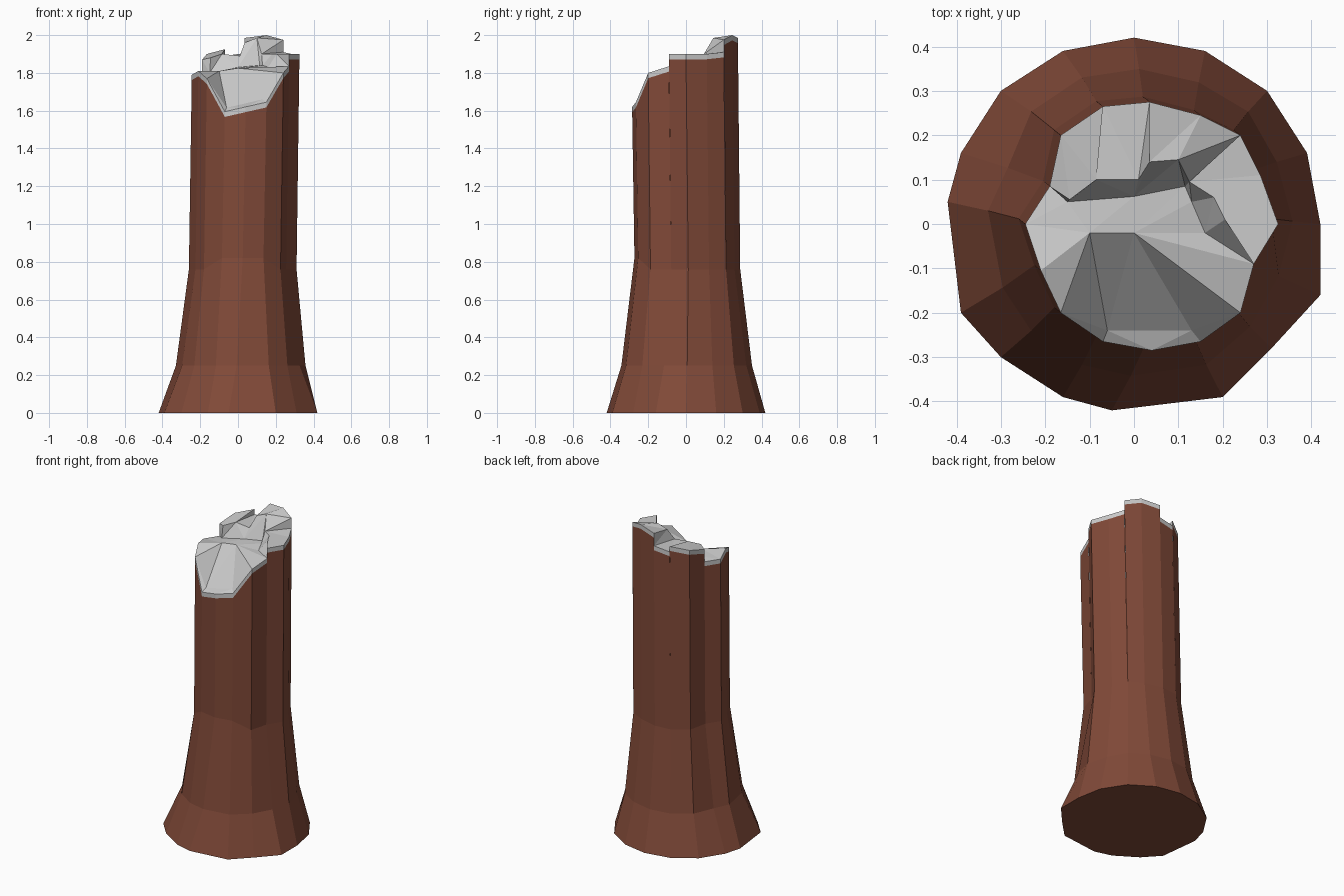
import bpy, bmesh

if "Cube" in bpy.data.objects:
    bpy.data.objects.remove(bpy.data.objects["Cube"])

# Plan outlines, anticlockwise from +x: broken rim (x, y, height before/after the corner) and foot
RIM = [(.325, 0, 1.9), (.285, .11, 1.9), (.24, .2, 1.91, 1.975), (.15, .245, 2.0),
       (.035, .275, 1.985, 1.905), (-.07, .265, 1.89, 1.925), (-.165, .2, 1.9),
       (-.19, .085, 1.87, 1.79), (-.245, 0, 1.79), (-.21, -.105, 1.81),
       (-.165, -.2, 1.77), (-.07, -.265, 1.595), (.04, -.285, 1.62),
       (.15, -.265, 1.645), (.24, -.2, 1.8), (.27, -.09, 1.835, 1.9)]
FOOT = [(.42, 0), (.39, .16), (.3, .3), (.16, .39), (0, .42), (-.16, .39), (-.3, .3), (-.39, .16),
        (-.42, .05), (-.39, -.2), (-.3, -.3), (-.16, -.39), (-.05, -.42), (.2, -.39),
        (.31, -.28), (.42, -.16)]
N = len(RIM)
BAND = .028


def build(name, polys, colour=None):
    bm = bmesh.new()
    for poly in polys:
        bm.faces.new([bm.verts.new(p) for p in poly])
    bmesh.ops.remove_doubles(bm, verts=bm.verts, dist=.0005)
    bmesh.ops.recalc_face_normals(bm, faces=bm.faces)
    me = bpy.data.meshes.new(name)
    bm.to_mesh(me)
    bm.free()
    ob = bpy.data.objects.new(name, me)
    bpy.context.collection.objects.link(ob)
    if colour:
        mat = bpy.data.materials.new(name + "_colour")
        mat.diffuse_color = colour
        mat.use_nodes = True
        mat.node_tree.nodes["Principled BSDF"].inputs["Base Color"].default_value = mat.diffuse_color
        me.materials.append(mat)


def after(i, drop=0):
    return (*RIM[i][:2], RIM[i][-1] - drop)


def before(i, drop=0):
    return (*RIM[i][:2], RIM[i][2] - drop)


# Trunk: flared foot, neck, then straight facets up to the uneven break
foot = [(x, y, 0) for x, y in FOOT]
neck = [(r[0] - .015, r[1] + .012, .82 if r[1] < -.2 else .76) for r in RIM]
flare = [(n[0] + .43 * (f[0] - n[0]), n[1] + .47 * (f[1] - n[1]), .25) for n, f in zip(neck, foot)]
trunk, cap = [foot], []
for i in range(N):
    j = (i + 1) % N
    for low, high in ((foot, flare), (flare, neck)):
        trunk.append([low[i], low[j], high[j], high[i]])
    a, b = after(i, BAND), before(j, BAND)
    trunk.append([neck[i], neck[j], b, a])
    cap.append([a, b, before(j), after(i)])
build("trunk", trunk, (.22, .068, .04, 1))


# Broken top: fans of facets around the peaks and hollows
def fan(centre, *ring):
    for a, b in zip(ring, ring[1:]):
        cap.append([centre, a, b])


R = [after(i) for i in range(N)]
B = [before(i) for i in range(N)]
ridge_l, ridge_r = (-.1, -.02, 1.81), (0, -.02, 1.825)
lip_l, lip_r = (-.06, -.24, 1.615), (.13, -.24, 1.66)
dip_l, dip_m, dip_r = (-.15, .05, 1.8), (0, .062, 1.83), (.115, .085, 1.84)
knob_l, knob_r, shelf = (-.145, .055, 1.88), (-.085, .1, 1.9), (.01, .1, 1.89)
peak_l, peak_r = (.035, .14, 1.96), (.1, .145, 1.985)
step1, step2, step3 = (.125, .095, 1.9), (.18, .06, 1.9), (.205, .01, 1.9)
low1, low2 = (.13, .05, 1.84), (.16, -.02, 1.83)

# front hollow and left ledge
fan(lip_l, ridge_l, R[10], R[11], R[12], lip_r, ridge_r, ridge_l)
fan(lip_r, R[12], R[13], R[14], ridge_r)
fan(ridge_r, R[14], B[15], low2, low1, dip_r, dip_m, ridge_l)
fan(ridge_l, R[10], R[9], R[8], dip_l, dip_m)
# back left knob and shelf
fan(dip_l, R[8], R[7], B[7], knob_l)
fan(knob_l, R[6], B[7])
fan(knob_r, dip_m, dip_l, knob_l, R[6], R[5], B[5], shelf, dip_m)
fan(shelf, B[5], R[4])
# back peak
fan(peak_l, shelf, R[4], B[4], R[3], peak_r, dip_m, shelf)
fan(peak_r, R[3], R[2], step1, dip_r, dip_m)
# right plateau
fan(step1, R[2], B[2], R[1], step2, low1, dip_r)
fan(step2, R[1], R[0], step3, low2, low1)
fan(step3, R[0], R[15], B[15], low2)
build("broken_top", cap)
